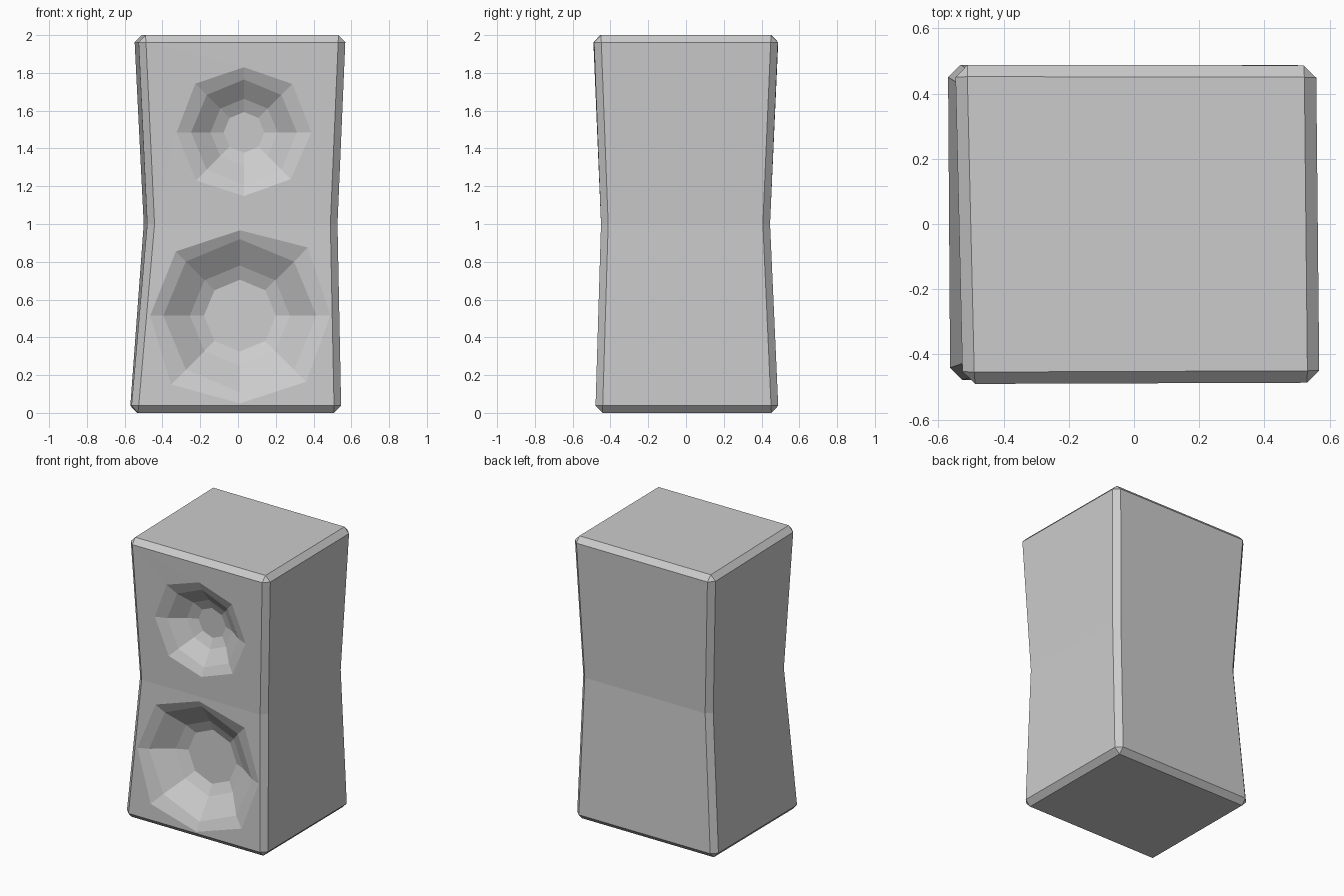
import bpy, bmesh
from math import cos, sin, pi

if "Cube" in bpy.data.objects:
    bpy.data.objects.remove(bpy.data.objects["Cube"])

bm = bmesh.new()

# Cabinet: three slightly crooked rectangular levels, pinched at the waist
levels = [
    (0.0, [(-0.567, -0.48), (0.547, -0.48), (0.54, 0.49), (-0.573, 0.49)]),
    (1.0, [(-0.48, -0.45), (0.527, -0.45), (0.522, 0.445), (-0.50, 0.445)]),
    (2.0, [(-0.527, -0.492), (0.57, -0.488), (0.56, 0.488), (-0.55, 0.49)]),
]
rows = [[bm.verts.new((x, y, z)) for x, y in pts] for z, pts in levels]
for lo, hi in zip(rows, rows[1:]):
    for i in range(4):
        j = (i + 1) % 4
        bm.faces.new((lo[i], lo[j], hi[j], hi[i]))
bm.faces.new(rows[0][::-1])
bm.faces.new(rows[2])

# Chamfer every edge except the waist loop
waist = set(rows[1])
edges = [e for e in bm.edges if not set(e.verts) <= waist]
bmesh.ops.bevel(bm, geom=edges, offset=0.038, segments=1,
                profile=0.5, affect='EDGES')
bm.normal_update()


def front_y(z):
    return -0.45 - (0.04 * (z - 1) if z > 1 else 0.03 * (1 - z))


def speaker_cone(face, center, rim_radii, rings):
    """Replace a front quad with an eight-sided stepped recess."""
    cx, cz = center
    quad = list(face.verts)

    def corner(sx, sz):
        return max(quad, key=lambda v: sx * v.co.x + sz * v.co.z)

    corners = [corner(1, 1), corner(-1, 1), corner(-1, -1), corner(1, -1)]
    bmesh.ops.delete(bm, geom=[face], context='FACES_ONLY')

    def ring(radii, depth):
        out = []
        for k, r in enumerate(radii):
            a = k * pi / 4
            x, z = cx + r * cos(a), cz + r * sin(a)
            out.append(bm.verts.new((x, front_y(z) + depth, z)))
        return out

    # Flat baffle around the rim
    rim = ring(rim_radii, 0)
    for i in range(4):
        c, a, b, d = corners[i], rim[2*i], rim[2*i+1], rim[(2*i+2) % 8]
        bm.faces.new((c, a, b))
        bm.faces.new((c, b, d))
        bm.faces.new((c, d, corners[(i + 1) % 4]))
    # Stepped cone and floor
    for r, depth in rings:
        nxt = ring([r] * 8, depth)
        for k in range(8):
            m = (k + 1) % 8
            bm.faces.new((rim[k], rim[m], nxt[m], nxt[k]))
        rim = nxt
    bm.faces.new(rim)


front = sorted((f for f in bm.faces if f.normal.y < -0.9),
               key=lambda f: f.calc_area())[-2:]
front.sort(key=lambda f: f.calc_center_median().z)
speaker_cone(front[0], (0.01, 0.515),
             [0.48, 0.51, 0.452, 0.48, 0.475, 0.515, 0.465, 0.495],
             [(0.405, 0.03), (0.265, 0.13), (0.19, 0.165)])
speaker_cone(front[1], (0.032, 1.485),
             [0.357, 0.362, 0.345, 0.365, 0.357, 0.36, 0.337, 0.35],
             [(0.28, 0.03), (0.178, 0.105), (0.108, 0.135)])

bmesh.ops.recalc_face_normals(bm, faces=bm.faces[:])
mesh = bpy.data.meshes.new("speaker_cabinet")
bm.to_mesh(mesh)
bm.free()
obj = bpy.data.objects.new("speaker_cabinet", mesh)
bpy.context.collection.objects.link(obj)
